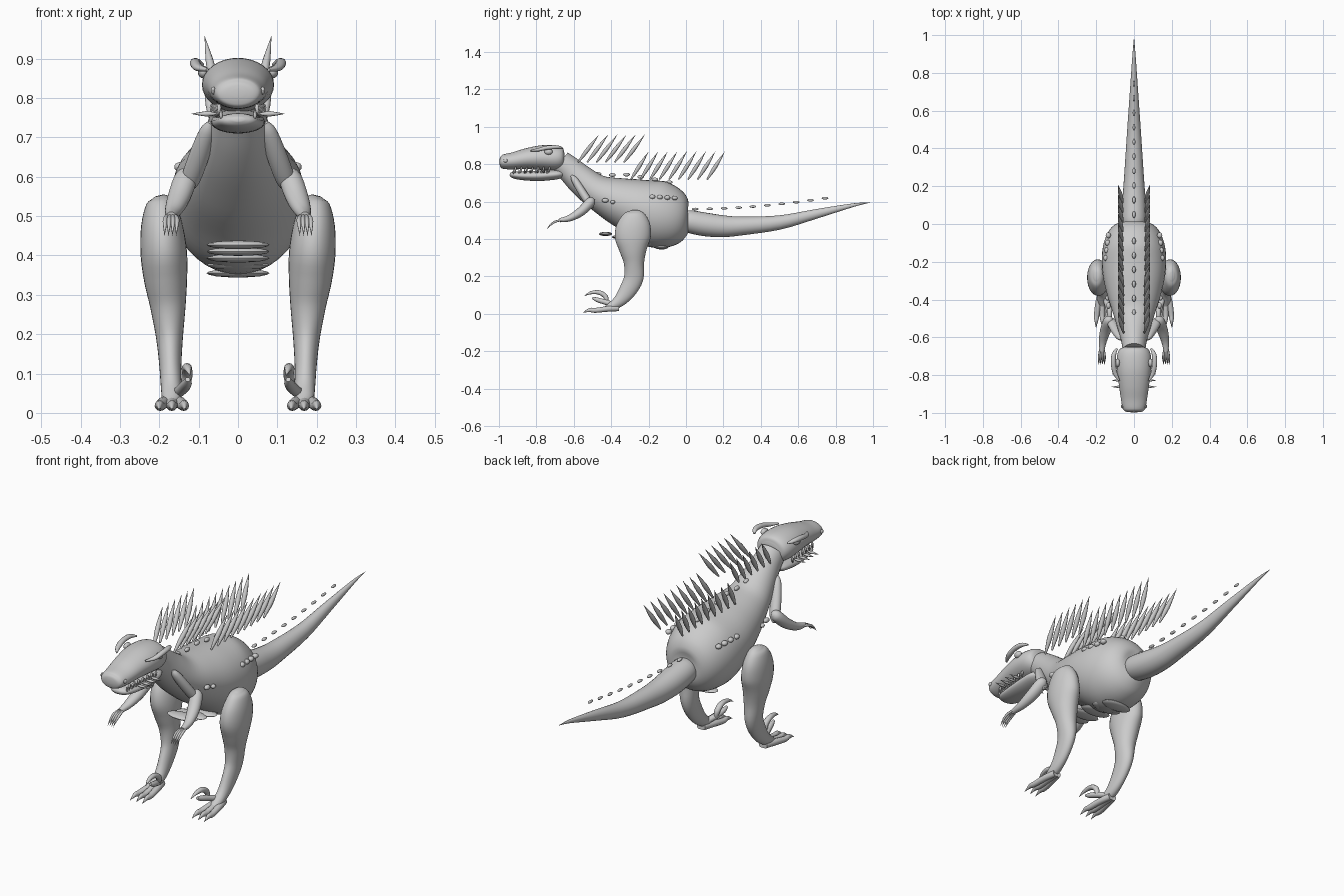
import bpy, bmesh, math
from mathutils import Vector

skin = bpy.data.materials.new("grey_skin")
skin.diffuse_color = (0.6, 0.6, 0.6, 1)


def finish(name, bm):
    bmesh.ops.recalc_face_normals(bm, faces=bm.faces)
    me = bpy.data.meshes.new(name)
    bm.to_mesh(me)
    bm.free()
    me.materials.append(skin)
    ob = bpy.data.objects.new(name, me)
    bpy.context.collection.objects.link(ob)
    bpy.ops.object.select_all(action='DESELECT')
    ob.select_set(True)
    bpy.context.view_layer.objects.active = ob
    bpy.ops.object.shade_smooth_by_angle(angle=math.radians(50))
    return ob


def smooth_path(pts, steps):
    """Catmull-Rom interpolation of (x, y, z, half width, half height)."""
    p = [Vector(q) for q in pts]
    p = [p[0]] + p + [p[-1]]
    out = []
    for i in range(1, len(p) - 2):
        a, b, c, d = p[i - 1:i + 3]
        for k in range(steps):
            t = k / steps
            out.append(0.5 * (2 * b + (c - a) * t + (2 * a - 5 * b + 4 * c - d) * t * t
                              + (3 * b - a - 3 * c + d) * t ** 3))
    return out + [p[-1]]


def add_tube(bm, pts, seg=16, steps=4):
    path = smooth_path(pts, steps)
    rings = []
    for i, q in enumerate(path):
        t = (path[min(i + 1, len(path) - 1)] - path[max(i - 1, 0)])
        t = Vector(t[:3]).normalized()
        ref = Vector((0, 1, 0)) if abs(t.x) > 0.9 else Vector((1, 0, 0))
        side = (ref - t * t.dot(ref)).normalized()
        up = t.cross(side)
        ring = []
        for k in range(seg):
            a = 2 * math.pi * k / seg
            ring.append(bm.verts.new(Vector(q[:3]) + side * max(q[3], .0004) * math.cos(a)
                                     + up * max(q[4], .0004) * math.sin(a)))
        rings.append(ring)
    for r0, r1 in zip(rings, rings[1:]):
        for k in range(seg):
            j = (k + 1) % seg
            bm.faces.new((r0[k], r0[j], r1[j], r1[k]))
    bm.faces.new(rings[0])
    bm.faces.new(rings[-1])


def tube(name, pts, seg=24, steps=4):
    bm = bmesh.new()
    add_tube(bm, pts, seg, steps)
    return finish(name, bm)


def flip(pts, s):
    return [(q[0] * s, *q[1:]) for q in pts]


def blobs(name, items, seg=12):
    """Ellipsoids given as (centre, half sizes)."""
    bm = bmesh.new()
    for c, r in items:
        vs = bmesh.ops.create_uvsphere(bm, u_segments=seg, v_segments=8, radius=1)['verts']
        for v in vs:
            v.co = Vector(c) + Vector([v.co[i] * r[i] for i in range(3)])
    return finish(name, bm)


def thorn(a, b, r, n=0.45):
    """Leaf shaped spike from a to b, fattest at fraction n."""
    a, b = Vector(a), Vector(b)
    m = a.lerp(b, n)
    return [(*a, r * .35, r * .35), (*m, r, r), (*b, 0, 0)]


# Torso with neck, and tail
tube("body", [(0, .013, .50, .03, .035), (0, .004, .50, .085, .095), (0, -.03, .505, .128, .138),
              (0, -.09, .517, .157, .168), (0, -.17, .537, .17, .18), (0, -.27, .572, .165, .152),
              (0, -.38, .61, .14, .122), (0, -.48, .655, .108, .092), (0, -.56, .715, .083, .08),
              (0, -.62, .77, .067, .07), (0, -.672, .812, .06, .064)], 36)
tube("tail", [(0, -.005, .495, .045, .04), (0, .01, .495, .062, .059), (0, .10, .478, .063, .063),
              (0, .2, .468, .056, .058), (0, .3, .47, .049, .05), (0, .5, .488, .036, .038),
              (0, .7, .535, .022, .025), (0, .9, .582, .008, .009), (0, .99, .595, 0, 0)], 24)

# Skull and lower jaw
tube("head", [(0, -.65, .83, .045, .035), (0, -.662, .83, .075, .058), (0, -.70, .832, .09, .068),
              (0, -.77, .835, .09, .066), (0, -.85, .829, .08, .056), (0, -.92, .818, .07, .046),
              (0, -.975, .813, .06, .039), (0, -.992, .813, .045, .028), (0, -.997, .813, .015, .01)], 32)
tube("lower_jaw", [(0, -.655, .75, .045, .018), (0, -.69, .745, .065, .026), (0, -.78, .738, .068, .028),
                   (0, -.87, .738, .06, .024), (0, -.925, .743, .045, .018), (0, -.942, .747, .015, .006)])

# Upright and sideways teeth
bm = bmesh.new()
for s in (-1, 1):
    for i in range(7):
        y = -.73 - i * .03
        x = s * (.066 - i * .003)
        add_tube(bm, thorn((x, y, .785), (x, y - .004, .752), .006, .3), 8, 2)
        add_tube(bm, thorn((x * .9, y - .012, .748), (x * .9, y - .014, .775), .005, .3), 8, 2)
    for i in range(4):
        y = -.76 - i * .034
        add_tube(bm, thorn((s * .055, y, .76), (s * .118, y, .76), .007, .4), 8, 2)
finish("teeth", bm)

blobs("eyes", [((s * .088, -.735, .866), (.014, .022, .016)) for s in (-1, 1)], 16)
blobs("nostrils", [((s * .063, -.965, .819), (.006, .011, .01)) for s in (-1, 1)])

for s in (-1, 1):
    side = "right" if s > 0 else "left"
    # Curled brow ridge
    tube("brow_" + side, flip([(.078, -.83, .872, .004, .004), (.10, -.79, .877, .012, .009),
                               (.109, -.74, .888, .013, .011), (.106, -.69, .891, .012, .01),
                               (.09, -.66, .885, .005, .004)], s), 14)
    # Arm parts
    tube("upper_arm_" + side, flip([(.07, -.612, .738, .006, .006), (.078, -.595, .715, .02, .018),
                                    (.10, -.555, .65, .026, .022), (.122, -.515, .588, .023, .02),
                                    (.128, -.5, .565, .006, .006)], s), 18)
    tube("forearm_" + side, flip([(.125, -.492, .612, .008, .01), (.132, -.51, .598, .028, .026),
                                  (.15, -.56, .548, .029, .025), (.165, -.62, .512, .021, .018),
                                  (.17, -.675, .5, .012, .011)], s), 18)
    bm = bmesh.new()
    for x in (.155, .165, .175, .185):
        add_tube(bm, flip([(.17 + (x - .17) * .6, -.66, .502, .005, .005), (x, -.70, .492, .006, .006),
                           (x + .001, -.728, .472, .004, .004), (x + .002, -.745, .45, 0, 0)], s), 8, 3)
    finish("hand_claws_" + side, bm)
    # Leg and foot
    tube("leg_" + side, flip([(.20, -.275, .552, .012, .02), (.197, -.275, .535, .035, .055),
                              (.194, -.278, .48, .052, .088), (.189, -.285, .41, .059, .096),
                              (.184, -.283, .34, .055, .073), (.178, -.278, .27, .045, .054),
                              (.174, -.28, .19, .034, .052), (.172, -.315, .12, .028, .045),
                              (.17, -.36, .066, .026, .032), (.168, -.41, .035, .024, .02),
                              (.168, -.44, .025, .01, .01)], s), 28)
    bm = bmesh.new()
    for dx in (-.03, 0, .03):
        add_tube(bm, flip([(.168 + dx * .3, -.36, .03, .014, .016), (.168 + dx * .7, -.42, .026, .016, .015),
                           (.168 + dx, -.485, .018, .014, .013), (.168 + dx * 1.05, -.515, .02, .009, .011),
                           (.168 + dx * 1.1, -.552, .006, 0, 0)], s), 12, 3)
    finish("toes_" + side, bm)
    bm = bmesh.new()
    add_tube(bm, flip([(.155, -.39, .05, .014, .014), (.14, -.43, .062, .015, .014),
                       (.13, -.475, .075, .013, .012), (.128, -.50, .085, .006, .006)], s), 12, 3)
    add_tube(bm, flip([(.135, -.425, .062, .01, .01), (.13, -.43, .092, .014, .013),
                       (.13, -.465, .114, .013, .012), (.127, -.51, .112, .009, .008),
                       (.122, -.545, .094, 0, 0)], s), 12, 3)
    finish("sickle_claw_" + side, bm)
    # Double rows of back spines
    bm = bmesh.new()
    for i in range(6):
        y = -.465 + i * .049
        add_tube(bm, thorn((s * .055, y - .112, .81), (s * .085, y, .958), .0115), 10, 4)
    for i in range(9):
        y = -.20 + i * .051
        add_tube(bm, thorn((s * .06, y - .095, .718), (s * .085, y, .867), .0115), 10, 4)
    finish("back_spines_" + side, bm)
    # Flank scales
    blobs("flank_scales_" + side,
          [((s * (.148 - .004 * i), -.18 + .04 * i, .625 - .002 * i), (.014, .016, .012)) for i in range(4)]
          + [((s * .135, -.432, .606), (.012, .018, .012)), ((s * .14, -.392, .597), (.012, .013, .01))])

# Scales along the middle of the back and above the tail
blobs("back_scales", [((0, -.47 + i * .076, z), (.01, .018, .01))
                      for i, z in enumerate((.748, .742, .744, .732, .718, .703))])
blobs("tail_scales", [((0, .05 + i * .077, .56 + .058 * (i / 9) ** 1.8), (.009 - .0003 * i, .018, .007))
                      for i in range(10)])

# Belly plates
blobs("belly_plates", [((0, y, z), (.08, .036, .011)) for y, z in
                       ((-.43, .427), (-.36, .41), (-.28, .393), (-.20, .375), (-.13, .355))], 24)
